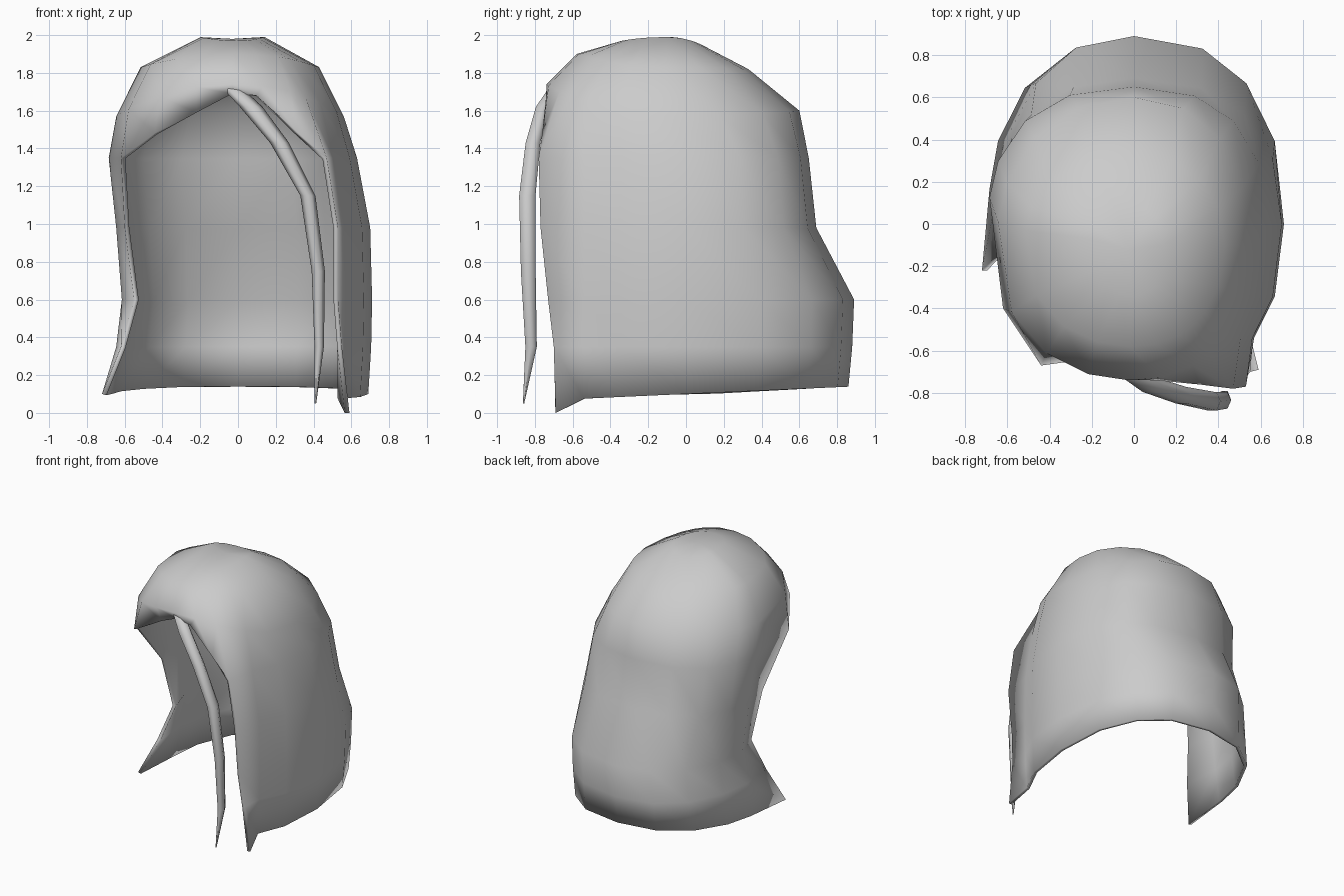
import bpy, bmesh, math
from mathutils import Vector

cube = bpy.data.objects.get("Cube")
if cube:
    bpy.data.objects.remove(cube, do_unlink=True)

mat = bpy.data.materials.new("light_grey")
mat.use_nodes = True
grey = (0.6, 0.6, 0.6, 1)
mat.diffuse_color = grey
mat.node_tree.nodes["Principled BSDF"].inputs["Base Color"].default_value = grey


def make_object(name, bm, angle):
    mesh = bpy.data.meshes.new(name)
    bm.to_mesh(mesh)
    bm.free()
    mesh.materials.append(mat)
    obj = bpy.data.objects.new(name, mesh)
    bpy.context.collection.objects.link(obj)
    bpy.ops.object.select_all(action="DESELECT")
    obj.select_set(True)
    bpy.context.view_layer.objects.active = obj
    bpy.ops.object.shade_smooth_by_angle(angle=math.radians(angle))
    return obj


def spow(v, n):
    return math.copysign(abs(v) ** (2 / n), v)


def ring_point(deg, x_right, x_left, y_back, y_front, yc, n):
    """Point on a lopsided superellipse; 0 is the left side, 90 the back."""
    c, s = spow(math.cos(math.radians(deg)), n), spow(math.sin(math.radians(deg)), n)
    x = c * (x_left if c > 0 else x_right)
    y = yc + s * ((y_back - yc) if s > 0 else (yc - y_front))
    return x, y


# Columns run from the right face edge round the back to the left face edge
BODY = [172, 157, 135, 112, 90, 67, 45, 22, 0, -22, -40]
FRONT = [-62, -78, -92, -108, -128]

# z, right width, left width, back y, right face edge (x, y), left face edge (x, y)
SIDES = [
    (0.10, 0.69, 0.69, 0.86, (-0.72, -0.22), (0.59, -0.69)),
    (0.35, 0.65, 0.705, 0.88, (-0.62, -0.12), (0.55, -0.70)),
    (0.60, 0.62, 0.71, 0.89, (-0.55, -0.03), (0.53, -0.73)),
    (0.98, 0.65, 0.70, 0.69, (-0.60, -0.10), (0.53, -0.77)),
    (1.35, 0.69, 0.63, 0.65, (-0.62, -0.40), (0.47, -0.78)),
]
# Lower edge of the fringe, left to right
FRINGE = [(0.31, -0.76, 1.49), (0.10, -0.74, 1.68), (-0.03, -0.72, 1.69),
          (-0.22, -0.64, 1.59), (-0.44, -0.67, 1.48)]
# right width, left width, back y, front y, then z at side, back and front
CROWN = [
    (0.65, 0.56, 0.60, -0.74, 1.57, 1.60, 1.74),
    (0.52, 0.43, 0.33, -0.58, 1.83, 1.82, 1.90),
    (0.20, 0.14, 0.08, -0.34, 1.99, 1.95, 1.97),
]

# Hair shell
bm = bmesh.new()
rows = []
for i, (z, xr, xl, yb, right, left) in enumerate(SIDES):
    pts = [(*right, z)]
    for a in BODY:
        x, y = ring_point(a, xr, xl, yb, -0.78, 0.0, 2.4)
        dz = 0.045 * y if i == 0 else 0
        pts.append((x, y, z + dz))
    pts.append((*left, 0.0 if i == 0 else z))
    if i == len(SIDES) - 1:
        pts += FRINGE
    rows.append([bm.verts.new(p) for p in pts])
for xr, xl, yb, yf, zs, zb, zf in CROWN:
    pts = []
    for a in [208] + BODY + [-52] + FRONT:
        x, y = ring_point(a, xr, xl, yb, yf, -0.1, 2.15)
        s = math.sin(math.radians(a))
        pts.append((x, y, zs + s * s * ((zb if s > 0 else zf) - zs)))
    rows.append([bm.verts.new(p) for p in pts])

for low, high in zip(rows, rows[1:]):
    closed = len(low) == len(high) and len(low) > len(BODY) + 2
    count = len(low) if closed else len(BODY) + 1
    for j in range(count):
        k = (j + 1) % len(low)
        bm.faces.new((low[j], high[j], high[k], low[k]))
top = bm.verts.new((-0.03, -0.12, 1.98))
last = rows[-1]
for j in range(len(last)):
    bm.faces.new((last[j], top, last[(j + 1) % len(last)]))
bmesh.ops.recalc_face_normals(bm, faces=bm.faces)
bm.normal_update()
if top.link_faces[0].normal.z < 0:
    bmesh.ops.reverse_faces(bm, faces=bm.faces)
shell = make_object("hair_shell", bm, 60)
solid = shell.modifiers.new("thickness", "SOLIDIFY")
solid.thickness = 0.025
solid.offset = -1

# Loose strand hanging beside the face: x, y, z, half width, half depth
STRAND = [
    (-0.06, -0.68, 1.75, 0.05, 0.03),
    (0.07, -0.76, 1.62, 0.06, 0.04),
    (0.22, -0.81, 1.43, 0.05, 0.045),
    (0.37, -0.84, 1.15, 0.04, 0.05),
    (0.425, -0.835, 0.75, 0.035, 0.045),
    (0.43, -0.82, 0.35, 0.025, 0.035),
    (0.41, -0.86, 0.05, 0.004, 0.004),
]
bm = bmesh.new()
rings = []
for x, y, z, w, d in STRAND:
    rings.append([bm.verts.new((x + w * math.cos(t), y + d * math.sin(t), z))
                  for t in [k * math.tau / 6 for k in range(6)]])
for a, b in zip(rings, rings[1:]):
    for j in range(6):
        k = (j + 1) % 6
        bm.faces.new((a[j], a[k], b[k], b[j]))
bm.faces.new(rings[0])
bm.faces.new(rings[-1])
bmesh.ops.recalc_face_normals(bm, faces=bm.faces)
make_object("loose_strand", bm, 70)
